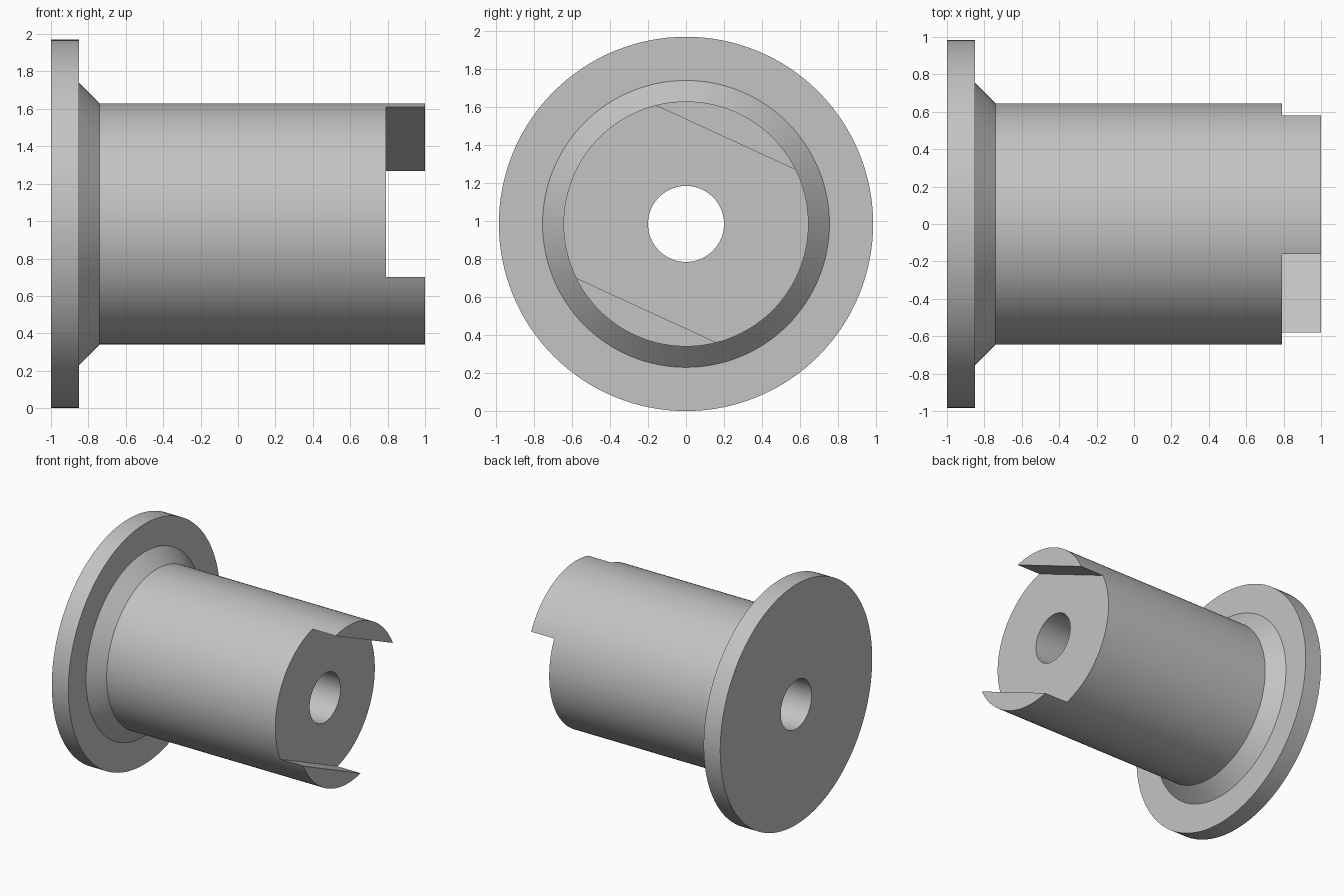
import bpy
import bmesh
from math import radians, tau
from mathutils import Vector

cube = bpy.data.objects.get("Cube")
if cube:
    bpy.data.objects.remove(cube, do_unlink=True)

AXIS_Z = 0.985     # height of the bushing axis = flange radius
BORE = 0.2
SLOT_START = 0.79
SLOT_HALF = 0.5
SLOT_TILT = radians(-24.7)
SEGMENTS = 128

grey = bpy.data.materials.new("light_grey")
grey.use_nodes = True
colour = (0.55, 0.55, 0.55, 1)
grey.diffuse_color = colour
grey.node_tree.nodes["Principled BSDF"].inputs["Base Color"].default_value = colour


def add_object(name, bm):
    bmesh.ops.recalc_face_normals(bm, faces=bm.faces)
    mesh = bpy.data.meshes.new(name)
    bm.to_mesh(mesh)
    bm.free()
    mesh.materials.append(grey)
    obj = bpy.data.objects.new(name, mesh)
    obj.location.z = AXIS_Z
    bpy.context.collection.objects.link(obj)
    return obj


# Flanged bushing: closed (x, radius) profile revolved around the x axis
profile = [(-1, BORE), (-1, AXIS_Z), (-0.85, AXIS_Z), (-0.85, 0.755),
           (-0.74, 0.645), (1, 0.645), (1, BORE)]
bm = bmesh.new()
verts = [bm.verts.new((x, 0, r)) for x, r in profile]
edges = [bm.edges.new((v, verts[i - 1])) for i, v in enumerate(verts)]
bmesh.ops.spin(bm, geom=verts + edges, cent=Vector(), axis=Vector((1, 0, 0)),
               angle=tau, steps=SEGMENTS, use_merge=True)
bmesh.ops.remove_doubles(bm, verts=bm.verts, dist=1e-5)
bushing = add_object("flanged_bushing", bm)

# Tilted drive slot across the free end, leaving two lips
bm = bmesh.new()
bmesh.ops.create_cube(bm, size=1)
bmesh.ops.scale(bm, vec=(0.5, 2, 2 * SLOT_HALF), verts=bm.verts)
cutter = add_object("slot_cutter", bm)
cutter.location.x = SLOT_START + 0.25
cutter.rotation_euler.x = SLOT_TILT
cutter.hide_render = True

slot = bushing.modifiers.new("slot", "BOOLEAN")
slot.operation = "DIFFERENCE"
slot.solver = "EXACT"
slot.object = cutter

bpy.ops.object.select_all(action="DESELECT")
bpy.context.view_layer.objects.active = bushing
bushing.select_set(True)
bpy.ops.object.modifier_apply(modifier=slot.name)
bpy.data.objects.remove(cutter, do_unlink=True)
bpy.ops.object.shade_smooth_by_angle(angle=radians(25))
